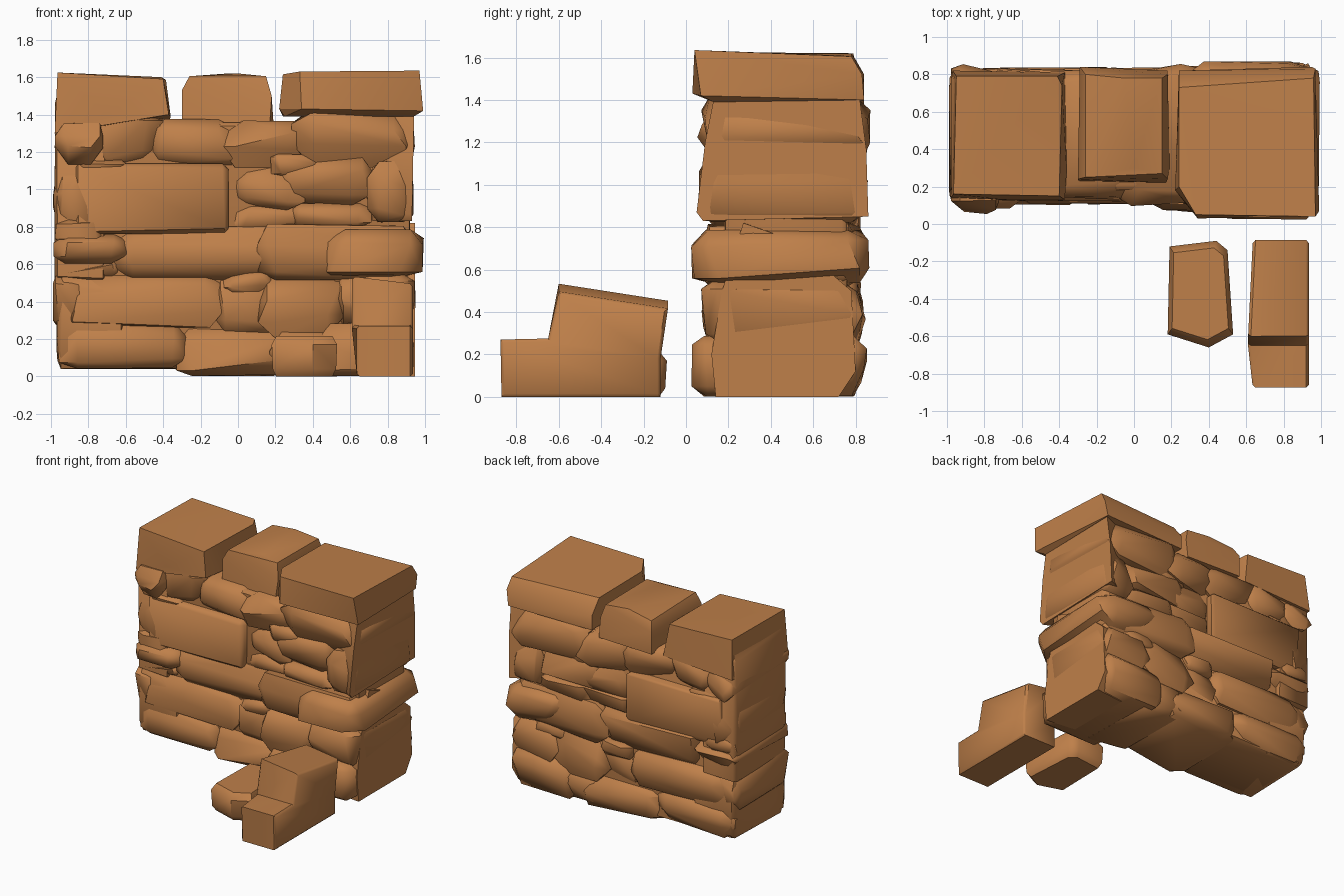
import bpy, bmesh, math, random
from mathutils import Vector

stone_mat = bpy.data.materials.new("warm_brown_stone")
stone_mat.diffuse_color = (0.52, 0.215, 0.068, 1)


def finish(name, bm, angle=45):
    bmesh.ops.recalc_face_normals(bm, faces=bm.faces)
    mesh = bpy.data.meshes.new(name)
    bm.to_mesh(mesh)
    bm.free()
    mesh.materials.append(stone_mat)
    ob = bpy.data.objects.new(name, mesh)
    bpy.context.collection.objects.link(ob)
    bpy.ops.object.select_all(action='DESELECT')
    ob.select_set(True)
    bpy.context.view_layer.objects.active = ob
    bpy.ops.object.shade_smooth_by_angle(angle=math.radians(angle))
    return ob


def hull(name, points, angle=45):
    """Solid block wrapped around a few points."""
    bm = bmesh.new()
    for p in points:
        bm.verts.new(p)
    out = bmesh.ops.convex_hull(bm, input=bm.verts)
    loose = {v for v in out["geom_interior"] if isinstance(v, bmesh.types.BMVert)}
    bmesh.ops.delete(bm, geom=list(loose), context='VERTS')
    return finish(name, bm, angle)


def stone(name, x, y, z, seed, chip=(0.04, 0.07, 0.05), skew=0.0):
    """Rough hewn block: every corner is chipped by a random amount on each axis.
    skew pushes whole corners inward in y."""
    rng = random.Random(seed)
    bounds = (x, y, z)
    points = []
    for c in range(8):
        side = [(c >> a) & 1 for a in range(3)]
        cut = [chip[a] * rng.uniform(0.3, 1.3) for a in range(3)]
        push = skew * rng.random()
        for flat in range(3):
            p = Vector()
            for a in range(3):
                inset = cut[a] if a != flat else 0.12 * cut[a] * rng.random()
                inset += push if a == 1 else 0
                p[a] = bounds[a][side[a]] + (-inset if side[a] else inset)
            points.append(p)
    return hull(name, points)


# Solid heart of the wall
stone("wall_core", (-0.93, 0.92), (0.18, 0.76), (0.04, 1.36), 1, (0.02, 0.03, 0.03))

# Courses of stones running through the wall: x range, y range, z range
courses = {
    "base_course": [
        ((-0.97, -0.27), (0.07, 0.86), (0.04, 0.29)),
        ((-0.34, 0.34), (0.07, 0.86), (0.0, 0.26)),
        ((0.16, 0.58), (0.04, 0.84), (0.0, 0.25)),
        ((0.40, 0.94), (0.02, 0.87), (0.0, 0.29)),
    ],
    "second_course": [
        ((-0.99, -0.80), (0.12, 0.82), (0.27, 0.54)),
        ((-0.92, -0.07), (0.07, 0.86), (0.26, 0.55)),
        ((-0.13, 0.24), (0.10, 0.82), (0.22, 0.56)),
        ((0.10, 0.58), (0.07, 0.85), (0.20, 0.55)),
        ((0.52, 0.95), (0.05, 0.86), (0.25, 0.56)),
    ],
    "third_course": [
        ((-0.99, -0.58), (0.06, 0.85), (0.60, 0.76)),
        ((-0.98, -0.60), (0.13, 0.80), (0.50, 0.66)),
        ((-0.68, 0.20), (0.07, 0.86), (0.51, 0.81)),
        ((0.10, 0.95), (0.05, 0.85), (0.51, 0.82)),
    ],
    "fourth_course": [
        ((-0.99, -0.78), (0.10, 0.83), (0.75, 1.13)),
        ((-0.06, 0.40), (0.12, 0.81), (0.77, 0.93)),
        ((0.28, 0.72), (0.09, 0.84), (0.79, 0.93)),
        ((-0.06, 0.36), (0.10, 0.83), (0.89, 1.14)),
        ((0.20, 0.72), (0.08, 0.84), (0.91, 1.17)),
        ((0.69, 0.94), (0.05, 0.86), (0.82, 1.16)),
    ],
    "fifth_course": [
        ((-0.98, -0.72), (0.04, 0.86), (1.13, 1.36)),
        ((-0.80, -0.40), (0.08, 0.87), (1.12, 1.40)),
        ((-0.48, 0.02), (0.11, 0.84), (1.12, 1.38)),
        ((-0.10, 0.38), (0.09, 0.86), (1.11, 1.37)),
        ((0.28, 0.95), (0.07, 0.87), (1.11, 1.42)),
    ],
}
seed = 310
for course, blocks in courses.items():
    for i, (x, y, z) in enumerate(blocks):
        seed += 1
        # The wall is slimmer left of its middle
        if -0.65 < (x[0] + x[1]) / 2 < 0.1:
            y = (max(y[0], 0.095), min(y[1], 0.845))
        # Deep chips in height leave a ridged, pillowed face
        stone(f"{course}_stone_{i + 1}", x, y, z, seed,
              (min(0.10, 0.22 * (x[1] - x[0])), 0.08, 0.36 * (z[1] - z[0])), 0.05)

# Projecting end of the third course
stone("projecting_stone", (0.45, 0.995), (0.015, 0.87), (0.53, 0.79), 57, (0.14, 0.11, 0.09), 0.02)

# Large dressed stone with a flat face on both sides
stone("flat_faced_stone", (-0.87, -0.05), (0.10, 0.835), (0.76, 1.14), 51, (0.03, 0.03, 0.03), 0.03)

# Tall slabs closing both ends of the wall
lower_end = [(0.14, 0.0), (0.72, 0.0), (0.80, 0.12), (0.78, 0.50), (0.50, 0.74),
             (0.27, 0.82), (0.17, 0.50), (0.12, 0.20)]
hull("right_lower_slab", [(0.945, y, z) for y, z in lower_end] +
     [(0.70, 0.45 + (y - 0.45) * 0.9, z) for y, z in lower_end])
upper_end = [(0.05, 0.87), (0.09, 1.20), (0.13, 1.40), (0.82, 1.40), (0.85, 1.17),
             (0.86, 0.85), (0.08, 0.83)]
hull("right_upper_slab", [(0.93 + 0.02 * (z - 0.83), y, z) for y, z in upper_end] +
     [(0.72, 0.45 + (y - 0.45) * 0.75, z) for y, z in upper_end])
stone("left_lower_slab", (-0.97, -0.60), (0.13, 0.79), (0.04, 0.54), 63, (0.03, 0.09, 0.08))
stone("left_upper_slab", (-0.98, -0.70), (0.15, 0.80), (0.50, 1.50), 64, (0.02, 0.06, 0.05))

# Capping stones
hull("left_cap", [
    (-0.965, 0.16, 1.625), (-0.40, 0.15, 1.59), (-0.385, 0.74, 1.585), (-0.41, 0.79, 1.60),
    (-0.95, 0.79, 1.62), (-0.98, 0.14, 1.30), (-0.97, 0.82, 1.32), (-0.70, 0.13, 1.40),
    (-0.37, 0.13, 1.40), (-0.36, 0.28, 1.39), (-0.37, 0.81, 1.35)], 30)
hull("middle_cap", [
    (-0.30, 0.23, 1.35), (0.17, 0.22, 1.35), (0.19, 0.30, 1.35), (0.18, 0.82, 1.35),
    (-0.29, 0.84, 1.35), (-0.30, 0.24, 1.53), (0.18, 0.24, 1.50), (0.18, 0.80, 1.50),
    (-0.29, 0.84, 1.52), (-0.26, 0.25, 1.605), (0.15, 0.27, 1.605), (0.15, 0.78, 1.60),
    (0.0, 0.30, 1.62), (-0.05, 0.78, 1.62), (-0.26, 0.80, 1.59)])
hull("right_cap", [
    (0.24, 0.20, 1.615), (0.33, 0.05, 1.63), (0.97, 0.04, 1.635), (0.96, 0.78, 1.605),
    (0.24, 0.73, 1.61), (0.22, 0.18, 1.43), (0.34, 0.03, 1.43), (0.99, 0.07, 1.42),
    (0.97, 0.83, 1.52), (0.24, 0.82, 1.50), (0.95, 0.84, 1.40), (0.24, 0.82, 1.39),
    (0.25, 0.18, 1.39), (0.94, 0.13, 1.39)], 30)

# Small chips wedged along both faces
chips = [(-0.72, 1.10), (0.05, 0.50), (0.62, 0.52), (-0.85, 0.78), (0.30, 1.13)]
for i, (cx, cz) in enumerate(chips):
    stone(f"wedge_stone_{i + 1}", (cx - 0.13, cx + 0.13), (0.11, 0.83),
          (cz - 0.06, cz + 0.06), 80 + i, (0.06, 0.04, 0.04), 0.03)

# Small fallen rock, tapering to a blunt point at the front
outline = [(0.18, -0.59), (0.40, -0.66), (0.53, -0.59), (0.50, -0.14), (0.44, -0.09), (0.19, -0.12)]
hull("fallen_rock", [(0.35 + (px - 0.35) * s, -0.36 + (py + 0.36) * s, z)
                     for z, s in ((0.0, 0.86), (0.04, 0.97), (0.17, 1.0), (0.215, 0.86))
                     for px, py in outline])

# Fallen stepped block, from its side profile
bm = bmesh.new()
profile = [(-0.87, 0.0), (-0.875, 0.27), (-0.65, 0.275), (-0.60, 0.535),
           (-0.085, 0.455), (-0.12, 0.18), (-0.12, 0.0)]
face = bm.faces.new([bm.verts.new((0.61, y, z)) for y, z in profile])
ext = bmesh.ops.extrude_face_region(bm, geom=[face])
for v in ext["geom"]:
    if isinstance(v, bmesh.types.BMVert):
        v.co.x = 0.935
        v.co.z -= 0.04 if v.co.z > 0.4 else 0
# Both ends narrow slightly on the left
for v in bm.verts:
    if v.co.x < 0.7 and not -0.7 < v.co.y < -0.3:
        v.co.x += 0.025
bmesh.ops.recalc_face_normals(bm, faces=bm.faces)
sides = [e for e in bm.edges if abs(e.verts[0].co.x - e.verts[1].co.x) < 0.05]
bmesh.ops.bevel(bm, geom=sides, offset=0.015, segments=1, affect='EDGES')
finish("fallen_stepped_block", bm)
